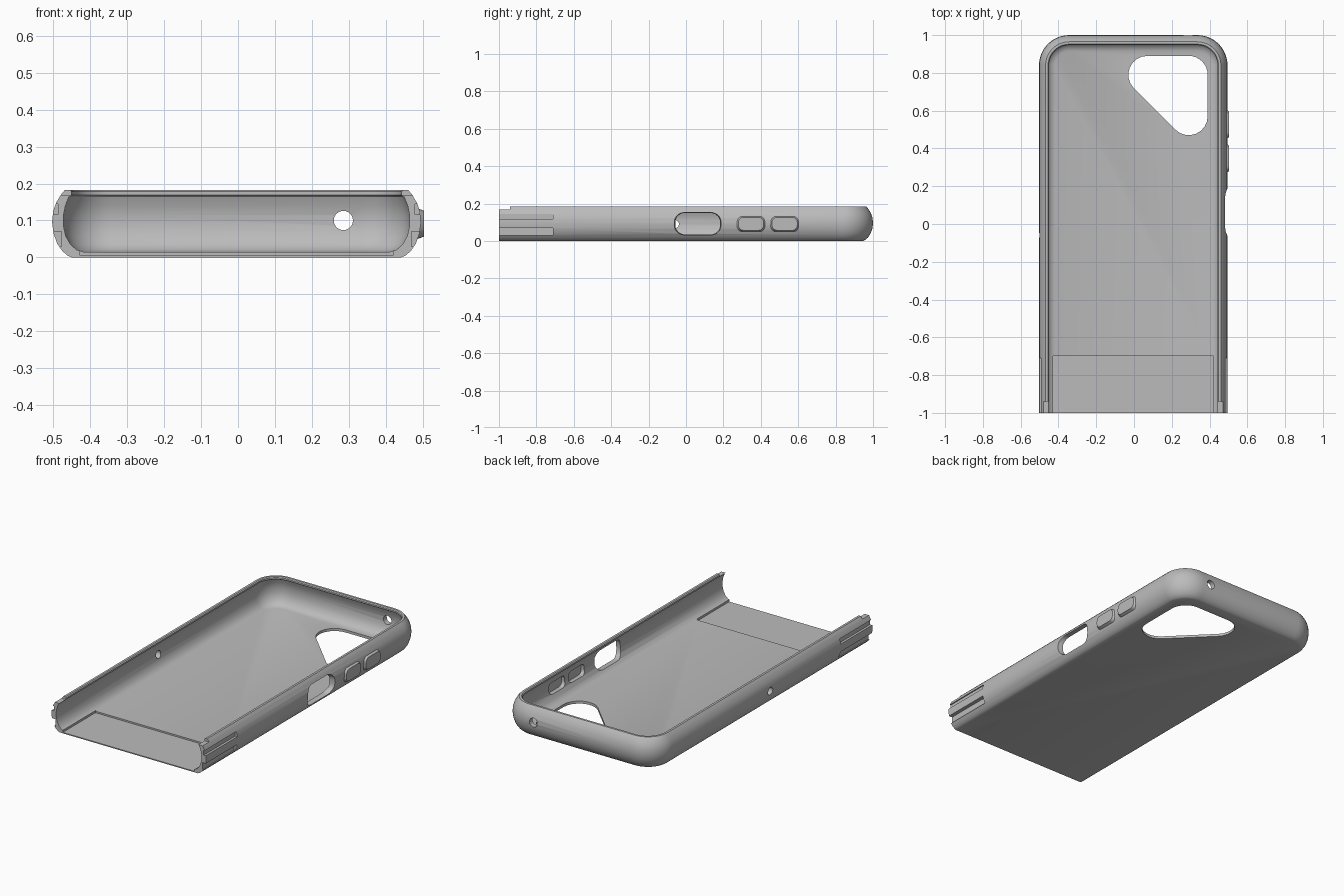
import bpy, bmesh, math
from mathutils import Vector

if "Cube" in bpy.data.objects:
    bpy.data.objects.remove(bpy.data.objects["Cube"], do_unlink=True)

grey = bpy.data.materials.new("matte grey")
grey.use_nodes = True
grey.diffuse_color = (0.5, 0.5, 0.5, 1)
grey.node_tree.nodes["Principled BSDF"].inputs["Base Color"].default_value = (0.5, 0.5, 0.5, 1)

CX, HALF, CORNER = -0.004, 0.499, 0.16     # shell centre, half width, corner radius


def finish(bm, name):
    bmesh.ops.recalc_face_normals(bm, faces=bm.faces)
    mesh = bpy.data.meshes.new(name)
    bm.to_mesh(mesh)
    bm.free()
    mesh.materials.append(grey)
    obj = bpy.data.objects.new(name, mesh)
    bpy.context.collection.objects.link(obj)
    return obj


def rounded(centres, r, steps=8):
    """Outline around circles of radius r at counter-clockwise centres."""
    if len(centres) == 1:
        spans = [(Vector(centres[0]), 0, math.tau * (1 - 1 / 24))]
        steps = 23
    else:
        spans, n = [], len(centres)
        for i in range(n):
            p, c, q = (Vector(centres[(i + k) % n]) for k in (-1, 0, 1))
            a = math.atan2(*(c - p).yx) - math.pi / 2
            turn = (math.atan2(*(q - c).yx) - math.pi / 2 - a) % math.tau
            spans.append((c, a, turn))
    return [c + r * Vector((math.cos(a + t * k / steps), math.sin(a + t * k / steps)))
            for c, a, t in spans for k in range(steps + 1)]


def rect(u0, u1, v0, v1):
    return [(u0, v0), (u1, v0), (u1, v1), (u0, v1)]


def prism(name, outline, lo, hi, axis, end_scale=1.0):
    """Extrude a 2D outline along an axis, optionally flaring the far end."""
    bm = bmesh.new()
    pts = [Vector(p) for p in outline]
    mid = sum(pts, Vector((0, 0))) / len(pts)
    rings = []
    for depth, s in ((lo, 1.0), (hi, end_scale)):
        ring = []
        for p in pts:
            co = list(mid + (p - mid) * s)
            co.insert("xyz".index(axis), depth)
            ring.append(bm.verts.new(co))
        rings.append(ring)
        bm.faces.new(ring)
    a, b = rings
    for i in range(len(a)):
        j = (i + 1) % len(a)
        bm.faces.new((a[i], a[j], b[j], b[i]))
    return finish(bm, name)


def smooth(obj):
    bpy.ops.object.select_all(action="DESELECT")
    obj.select_set(True)
    bpy.context.view_layer.objects.active = obj
    bpy.ops.object.shade_smooth_by_angle(angle=math.radians(28))


# Shell: wall section (inset, height) swept round three sides, open at the front
section = [(0.054, 0), (0.042, 0.005), (0.028, 0.017), (0.014, 0.037), (0.004, 0.065),
           (0, 0.095), (0.003, 0.125), (0.011, 0.148), (0.024, 0.17), (0.035, 0.183),
           (0.048, 0.183), (0.053, 0.178), (0.053, 0.169), (0.045, 0.163), (0.036, 0.14),
           (0.031, 0.115), (0.031, 0.085), (0.037, 0.058), (0.05, 0.035),
           (0.066, 0.021), (0.085, 0.015)]


def path(inset):
    r, w = CORNER - inset, HALF - CORNER
    pts = [(CX - HALF + inset, -1)]
    for cx, start in ((CX - w, math.pi), (CX + w, math.pi / 2)):
        for k in range(13):
            a = start - k / 12 * math.pi / 2
            pts.append((cx + r * math.cos(a), 1 - CORNER + r * math.sin(a)))
    return pts + [(CX + HALF - inset, -1)]


bm = bmesh.new()
loops = [[bm.verts.new((x, y, z)) for x, y in path(d)] for d, z in section]
for a, b in zip(loops, loops[1:]):
    for i in range(len(a) - 1):
        bm.faces.new((a[i], a[i + 1], b[i + 1], b[i]))
bm.faces.new(loops[0])
bm.faces.new(loops[-1])
bm.faces.new([l[0] for l in loops] + [l[-1] for l in reversed(loops)])
shell = finish(bm, "case_shell")

# Openings in the floor, back and sides
buttons = [(0.275, 0.42), (0.455, 0.6)]
cutters = [
    prism("camera_cutter", rounded([(0.07, 0.79), (0.29, 0.57), (0.29, 0.79)], 0.1), -0.1, 0.1, "z"),
    prism("back_hole_cutter", rounded([(0.285, 0.1)], 0.026), 0.8, 1.1, "y"),
    prism("left_hole_cutter", rounded([(-0.06, 0.09)], 0.022), -0.6, -0.4, "x"),
    prism("side_window_cutter",
          rounded([(-0.005, 0.083), (0.13, 0.083), (0.13, 0.1), (-0.005, 0.1)], 0.048),
          0.44, 0.52, "x", 1.12),
    # Thin front floor and stepped rim ends
    prism("floor_step_cutter", rect(CX - 0.425, CX + 0.425, -1.1, -0.7), 0.006, 0.03, "z"),
    prism("rim_end_cutter", rect(-0.6, 0.6, -1.1, -0.94), 0.168, 0.3, "z"),
]


def button_outline(y0, y1, r=0.025, pad=0.0):
    a, b = y0 + r, y1 - r
    return rounded([(a, 0.083), (b, 0.083), (b, 0.1), (a, 0.1)], r + pad, 6)


for y0, y1 in buttons:
    cutters.append(prism("button_pocket_cutter", button_outline(y0, y1), 0.44, 0.483, "x"))

# Recessed clip grooves on both sides of the front end
for side in (-1, 1):
    for z0, z1, depth in ((0.116, 0.144, 0.016), (0.03, 0.07, 0.025)):
        cutters.append(prism("clip_groove_cutter", rect(-1.1, -0.71, z0, z1),
                             CX + side * (HALF - depth), CX + side * 0.6, "x"))

for cutter in cutters:
    mod = shell.modifiers.new("cut", "BOOLEAN")
    mod.operation, mod.solver, mod.object = "DIFFERENCE", "EXACT", cutter
    bpy.context.view_layer.objects.active = shell
    bpy.ops.object.modifier_apply(modifier=mod.name)
    bpy.data.objects.remove(cutter, do_unlink=True)
smooth(shell)

# Raised side buttons
for name, (y0, y1) in zip(("lower_button", "upper_button"), buttons):
    smooth(prism(name, button_outline(y0, y1, pad=0.008), 0.486, 0.503, "x", 0.84))
